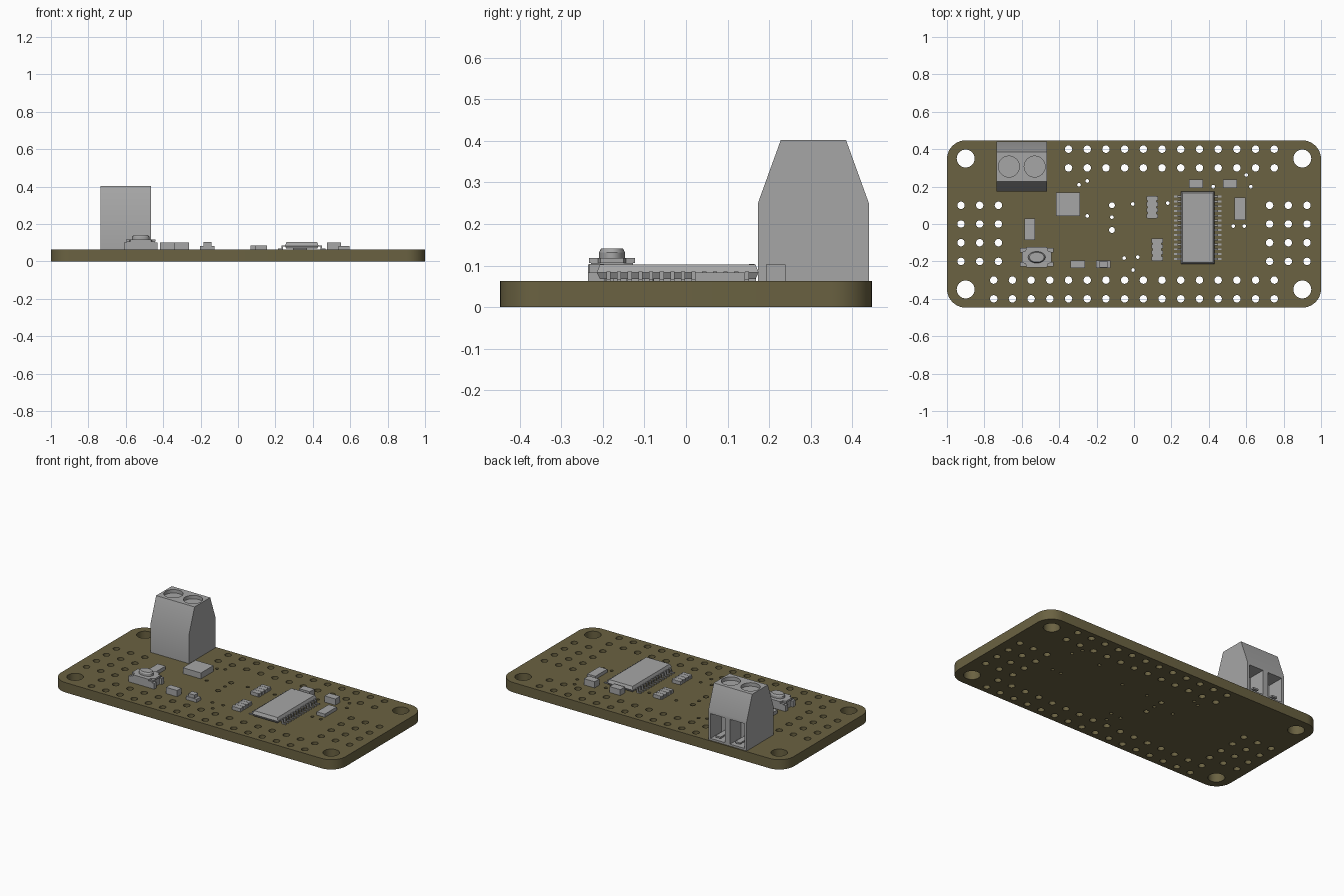
import bpy, bmesh, math
from mathutils import Matrix

if "Cube" in bpy.data.objects:
    bpy.data.objects.remove(bpy.data.objects["Cube"], do_unlink=True)

TOP = 0.0625  # upper surface of the board


def material(name, rgb):
    m = bpy.data.materials.new(name)
    m.use_nodes = True
    m.diffuse_color = (*rgb, 1)
    m.node_tree.nodes["Principled BSDF"].inputs["Base Color"].default_value = (*rgb, 1)
    return m


olive = material("olive board", (0.145, 0.122, 0.054))
grey = material("plain grey", (0.38, 0.38, 0.38))


def finish(name, bm, mat=grey):
    bmesh.ops.recalc_face_normals(bm, faces=bm.faces)
    me = bpy.data.meshes.new(name)
    bm.to_mesh(me)
    bm.free()
    me.materials.append(mat)
    ob = bpy.data.objects.new(name, me)
    bpy.context.collection.objects.link(ob)
    return ob


def add_box(bm, x0, x1, y0, y1, z0, z1):
    mat = Matrix.Translation(((x0 + x1) / 2, (y0 + y1) / 2, (z0 + z1) / 2))
    mat = mat @ Matrix.Diagonal((x1 - x0, y1 - y0, z1 - z0, 1))
    return bmesh.ops.create_cube(bm, size=1, matrix=mat)["verts"]


def add_cylinder(bm, x, y, z0, z1, rx, ry=None, taper=1, sides=32):
    mat = Matrix.Translation((x, y, (z0 + z1) / 2)) @ Matrix.Diagonal((rx, ry or rx, 1, 1))
    bmesh.ops.create_cone(bm, cap_ends=True, segments=sides, radius1=1, radius2=taper,
                          depth=z1 - z0, matrix=mat)


def add_prism(bm, points, axis, a, b):
    """Extrude a closed profile along x or z from a to b."""
    place = (lambda p, t: (t, *p)) if axis == "x" else (lambda p, t: (*p, t))
    face = bm.faces.new([bm.verts.new(place(p, a)) for p in points])
    moved = bmesh.ops.extrude_face_region(bm, geom=[face])["geom"]
    shift = (b - a, 0, 0) if axis == "x" else (0, 0, b - a)
    bmesh.ops.translate(bm, vec=shift, verts=[v for v in moved if isinstance(v, bmesh.types.BMVert)])


def smooth(ob):
    bpy.ops.object.select_all(action="DESELECT")
    ob.select_set(True)
    bpy.context.view_layer.objects.active = ob
    bpy.ops.object.shade_smooth_by_angle(angle=math.radians(35))


def arc(cx, cy, r, start, sweep, n):
    return [(cx + r * math.cos(start + sweep * i / n), cy + r * math.sin(start + sweep * i / n))
            for i in range(n + 1)]


# Board: rounded outline with every drilled hole as an inner loop
outline = []
for k, (sx, sy) in enumerate([(1, 1), (-1, 1), (-1, -1), (1, -1)]):
    outline += arc(sx * 0.9, sy * 0.347, 0.1, k * math.pi / 2, math.pi / 2, 10)

holes = [(sx * 0.9, sy * 0.35, 0.048, 32) for sx in (-1, 1) for sy in (-1, 1)]
holes += [(-0.35 + 0.1 * i, y, 0.02, 16) for i in range(12) for y in (0.3, 0.4)]
holes += [(-0.75 + 0.1 * i, y, 0.02, 16) for i in range(16) for y in (-0.3, -0.4)]
holes += [(s * (0.725 + 0.1 * i), 0.1 - 0.1 * j, 0.02, 16)
          for s in (-1, 1) for i in range(3) for j in range(4)]
holes += [(-0.118, y, r, 12) for y, r in ((0.1, 0.016), (0.037, 0.01), (-0.032, 0.016))]
vias = [(-0.294, 0.209), (-0.25, 0.23), (-0.25, 0.043), (-0.006, 0.107), (0.18, 0.112),
        (-0.053, -0.182), (0.02, -0.177), (-0.005, -0.246), (0.6, 0.262), (0.625, 0.2),
        (0.423, 0.2), (0.53, -0.011), (0.59, -0.011)]
holes += [(x, y, 0.01, 12) for x, y in vias]

curve = bpy.data.curves.new("board_outline", "CURVE")
curve.dimensions = "2D"
curve.fill_mode = "BOTH"
curve.extrude = TOP / 2
for loop in [outline] + [arc(x, y, r, 0, 2 * math.pi, n)[:-1] for x, y, r, n in holes]:
    spline = curve.splines.new("POLY")
    spline.points.add(len(loop) - 1)
    for pt, (x, y) in zip(spline.points, loop):
        pt.co = (x, y, 0, 1)
    spline.use_cyclic_u = True
flat = bpy.data.objects.new("board_outline", curve)
bpy.context.collection.objects.link(flat)
bpy.context.view_layer.update()
bm = bmesh.new()
bm.from_mesh(flat.evaluated_get(bpy.context.evaluated_depsgraph_get()).to_mesh())
bpy.data.objects.remove(flat, do_unlink=True)
bmesh.ops.remove_doubles(bm, verts=bm.verts, dist=0.0001)
bmesh.ops.translate(bm, vec=(0, 0, TOP / 2), verts=bm.verts)
smooth(finish("board", bm, olive))

# Terminal block: extruded profile with screw wells and wire openings cut out
bm = bmesh.new()
add_prism(bm, [(0.173, TOP), (0.173, 0.25), (0.228, 0.402), (0.385, 0.402), (0.44, 0.25),
               (0.44, TOP)], "x", -0.735, -0.465)
block = finish("terminal_block", bm)
bm = bmesh.new()
for x in (-0.669, -0.531):
    add_cylinder(bm, x, 0.307, 0.38, 0.45, 0.056)
    add_box(bm, x - 0.05, x + 0.05, 0.33, 0.5, 0.075, 0.232)
cutter = finish("terminal_cutter", bm)
cutter.hide_render = True
mod = block.modifiers.new("openings", "BOOLEAN")
mod.operation, mod.solver, mod.object = "DIFFERENCE", "EXACT", cutter
bpy.context.view_layer.objects.active = block
bpy.ops.object.modifier_apply(modifier=mod.name)
bpy.data.objects.remove(cutter, do_unlink=True)
smooth(block)

bm = bmesh.new()
for x in (-0.669, -0.531):
    add_box(bm, x - 0.018, x + 0.018, 0.33, 0.437, 0.09, 0.1)
finish("terminal_contacts", bm)

# Long chip: chamfered body and bent legs on both sides
CX, CY = 0.341, -0.02
bm = bmesh.new()
for z0, z1, low, high in ((0.068, 0.083, 0.008, 0), (0.083, 0.103, 0, 0.008)):
    for v in add_box(bm, CX - 0.09, CX + 0.09, CY - 0.195, CY + 0.195, z0, z1):
        inset = high if v.co.z > (z0 + z1) / 2 else low
        v.co.x -= math.copysign(inset, v.co.x - CX)
        v.co.y -= math.copysign(inset, v.co.y - CY)
add_cylinder(bm, CX - 0.063, CY + 0.178, 0.102, 0.1035, 0.007, sides=16)
finish("chip_body", bm)

bm = bmesh.new()
for i in range(14):
    y = CY + (i - 6.5) * 0.0256
    for s in (-1, 1):
        for x0, x1, z0, z1 in ((0.085, 0.108, 0.08, 0.086), (0.1, 0.108, TOP, 0.086),
                               (0.1, 0.128, TOP, 0.068)):
            a, b = sorted((CX + s * x0, CX + s * x1))
            add_box(bm, a, b, y - 0.005, y + 0.005, z0, z1)
finish("chip_legs", bm)

# Push button: base, corner legs, notched metal cover and oval plunger
BX, BY = -0.52, -0.178
bm = bmesh.new()
add_box(bm, BX - 0.075, BX + 0.075, BY - 0.05, BY + 0.05, TOP, 0.106)
for sx in (-1, 1):
    for sy in (-1, 1):
        xs = sorted((BX + sx * 0.07, BX + sx * 0.09))
        ys = sorted((BY + sy * 0.026, BY + sy * 0.05))
        add_box(bm, *xs, *ys, TOP, 0.1)
finish("button_base", bm)

bm = bmesh.new()
quarter = [(0.08, 0.028), (0.06, 0.034), (0.055, 0.055)]
ring = [(BX + x, BY + y) for x, y in quarter]
ring += [(BX - x, BY + y) for x, y in reversed(quarter)]
ring += [(BX - x, BY - y) for x, y in quarter]
ring += [(BX + x, BY - y) for x, y in reversed(quarter)]
add_prism(bm, ring, "z", 0.106, 0.118)
finish("button_cover", bm)

bm = bmesh.new()
add_cylinder(bm, BX, BY, 0.118, 0.132, 0.046, 0.031)
add_cylinder(bm, BX, BY, 0.132, 0.141, 0.046, 0.031, taper=0.85)
smooth(finish("button_plunger", bm))


# Small surface parts: one block each, ends slightly proud of the middle
def chip_part(name, x0, x1, y0, y1, z):
    bm = bmesh.new()
    add_box(bm, x0, x1, y0, y1, TOP, z)
    finish(name, bm)


chip_part("square_light", -0.417, -0.29, 0.042, 0.168, 0.1)
chip_part("capacitor_front", -0.34, -0.263, -0.236, -0.194, 0.102)
chip_part("capacitor_back_left", 0.295, 0.37, 0.192, 0.239, 0.1)
chip_part("capacitor_back_right", 0.475, 0.55, 0.192, 0.239, 0.102)
chip_part("resistor_left", -0.585, -0.53, -0.085, 0.03, 0.085)
chip_part("resistor_right", 0.538, 0.595, 0.022, 0.142, 0.083)
chip_part("indicator_base", -0.202, -0.125, -0.236, -0.194, 0.083)
chip_part("indicator_lens", -0.185, -0.142, -0.233, -0.197, 0.104)

# Resistor arrays: core with four contact pads along each long side
for name, x, y in (("resistor_array_back", 0.097, 0.09), ("resistor_array_front", 0.124, -0.137)):
    bm = bmesh.new()
    add_box(bm, x - 0.024, x + 0.024, y - 0.06, y + 0.06, TOP, 0.083)
    for i in range(4):
        py = y + (i - 1.5) * 0.0315
        add_box(bm, x - 0.031, x + 0.031, py - 0.011, py + 0.011, TOP, 0.084)
    finish(name, bm)
